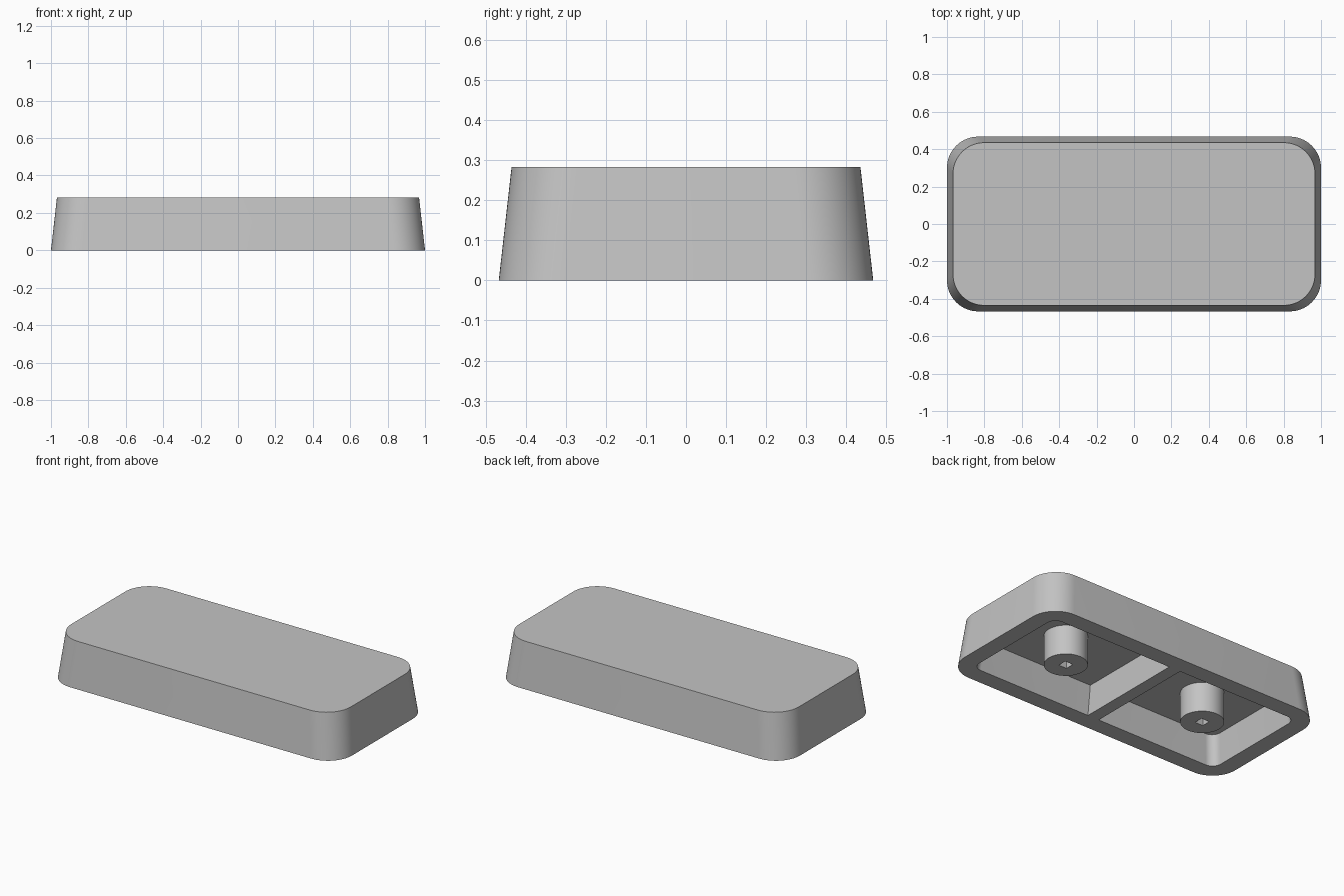
import bpy, bmesh, math

cube = bpy.data.objects.get("Cube")
if cube:
    bpy.data.objects.remove(cube, do_unlink=True)

HEIGHT, DEPTH = 0.283, 0.188     # whole cap, and hollow underneath
HALF_X, HALF_Y, RADIUS = 1.0, 0.467, 0.167
DRAFT = 0.113                    # inward lean of walls per unit of height
WALL, RIB, STEPS = 0.108, 0.04, 16

grey = bpy.data.materials.new("light_grey")
grey.use_nodes = True
grey.diffuse_color = (0.55, 0.55, 0.55, 1)
grey.node_tree.nodes["Principled BSDF"].inputs["Base Color"].default_value = grey.diffuse_color


def rounded(x0, x1, half_y, r):
    """Counter-clockwise rounded rectangle, starting at the +x +y corner."""
    pts = []
    corners = [(x1 - r, half_y - r), (x0 + r, half_y - r),
               (x0 + r, r - half_y), (x1 - r, r - half_y)]
    for quarter, (cx, cy) in enumerate(corners):
        for i in range(STEPS + 1):
            a = (quarter + i / STEPS) * math.pi / 2
            pts.append((cx + r * math.cos(a), cy + r * math.sin(a)))
    return pts


def circle(x, r, sides):
    turns = [math.tau * (i + 0.5) / sides for i in range(sides)]
    return [(x + r * math.cos(a), r * math.sin(a)) for a in turns]


def loft(name, low, high, z0, z1):
    """Closed solid between two outlines with matching points."""
    bm = bmesh.new()
    a = [bm.verts.new((x, y, z0)) for x, y in low]
    b = [bm.verts.new((x, y, z1)) for x, y in high]
    bm.faces.new(a[::-1])
    bm.faces.new(b)
    for i in range(len(a)):
        j = (i + 1) % len(a)
        bm.faces.new((a[i], a[j], b[j], b[i]))
    mesh = bpy.data.meshes.new(name)
    bm.to_mesh(mesh)
    bm.free()
    mesh.materials.append(grey)
    obj = bpy.data.objects.new(name, mesh)
    bpy.context.collection.objects.link(obj)
    return obj


def select(obj):
    bpy.ops.object.select_all(action='DESELECT')
    obj.select_set(True)
    bpy.context.view_layer.objects.active = obj


def cut(obj, cutter):
    cutter.hide_render = True
    select(obj)
    mod = obj.modifiers.new("cut", 'BOOLEAN')
    mod.operation, mod.solver, mod.object = 'DIFFERENCE', 'EXACT', cutter
    bpy.ops.object.modifier_apply(modifier=mod.name)
    bpy.data.objects.remove(cutter, do_unlink=True)


def smooth(obj):
    select(obj)
    bpy.ops.object.shade_smooth_by_angle(angle=math.radians(30))


def pocket_outline(side, z):
    """Half of the hollow: rounded outer corners, square at the middle rib."""
    inset = WALL + DRAFT * z
    full = rounded(inset - HALF_X, HALF_X - inset, HALF_Y - inset, RADIUS - WALL)
    half = [p for p in full if p[0] > RIB]
    split = STEPS + 1
    y = HALF_Y - inset
    pts = half[:split] + [(RIB, y), (RIB, -y)] + half[split:]
    return pts if side > 0 else [(-x, py) for x, py in reversed(pts)]


# Drafted outer body
lean = DRAFT * HEIGHT
body = loft("cap_body", rounded(-HALF_X, HALF_X, HALF_Y, RADIUS),
            rounded(lean - HALF_X, HALF_X - lean, HALF_Y - lean, RADIUS), 0, HEIGHT)

# Two hollows underneath, leaving the centre rib between them
for side in (1, -1):
    cut(body, loft("pocket_cutter", pocket_outline(side, -0.05),
                   pocket_outline(side, DEPTH), -0.05, DEPTH))
smooth(body)

# Round mounting posts with square blind holes
for side, label in ((1, "left"), (-1, "right")):
    x = 0.505 * side
    ring = circle(x, 0.125, 64)
    post = loft(label + "_post", ring, ring, 0, DEPTH + 0.01)
    square = circle(x, 0.04, 4)
    cut(post, loft("hole_cutter", square, square, -0.05, DEPTH))
    smooth(post)
